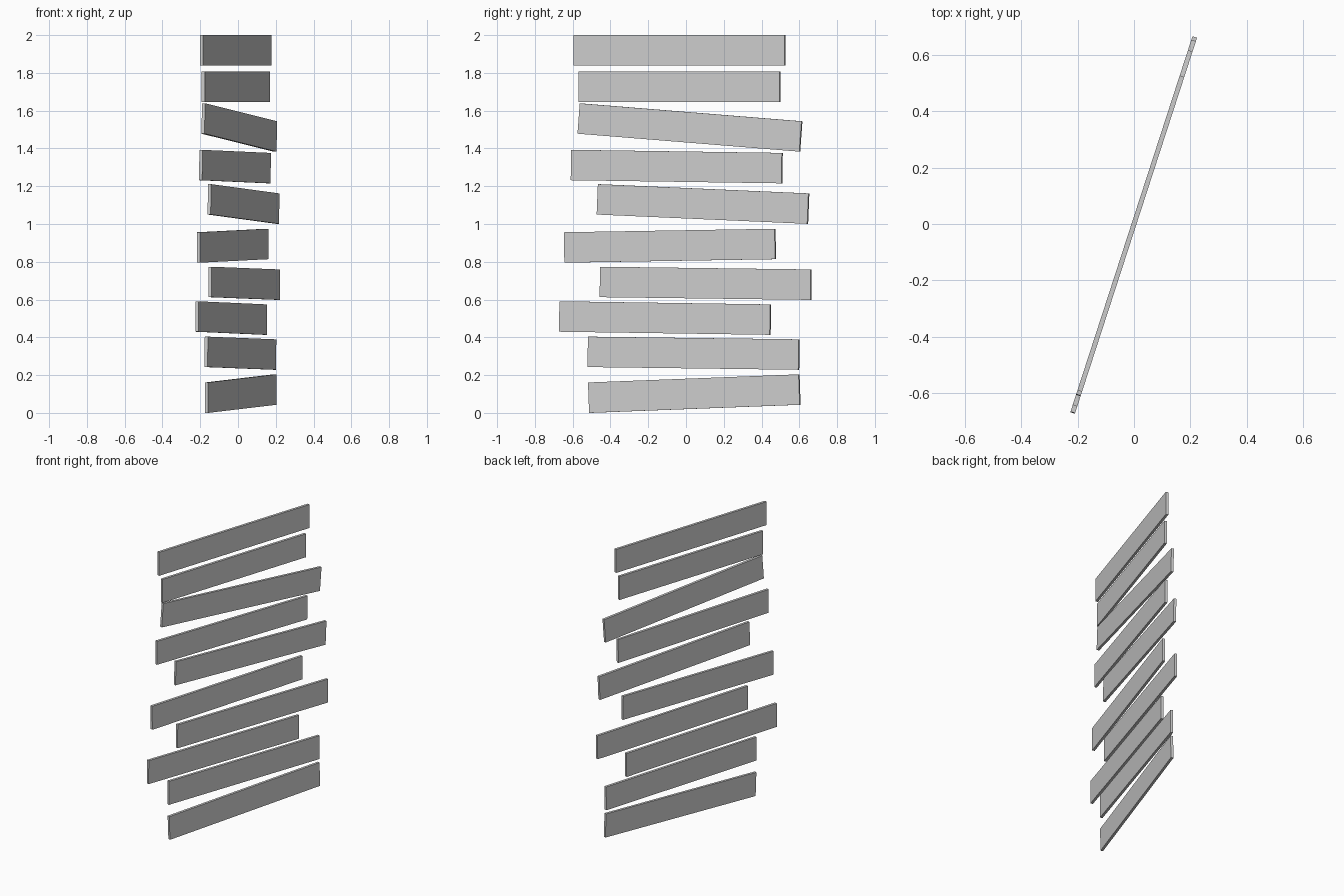
import bpy, math

YAW = math.radians(72)      # all slats hang in one vertical plane
THICK, HEIGHT = 0.017, 0.161

# (offset along y, centre height, length, droop in degrees), bottom to top
SLATS = [
    (0.044, 0.102, 1.173, -2.1),
    (0.040, 0.316, 1.173, 0.7),
    (-0.111, 0.502, 1.173, 0.8),
    (0.104, 0.686, 1.173, 0.7),
    (-0.085, 0.885, 1.173, -0.9),
    (0.090, 1.106, 1.173, 2.4),
    (-0.049, 1.304, 1.173, 0.8),
    (0.021, 1.511, 1.238, 4.4),
    (-0.034, 1.726, 1.120, 0.0),
    (-0.034, 1.9195, 1.173, 0.0),
]


def slat(name, y, z, length, droop):
    bpy.ops.mesh.primitive_cube_add(size=1)
    ob = bpy.context.object
    ob.name = name
    ob.location = (y / math.tan(YAW), y, z)
    ob.rotation_euler = (0, math.radians(droop), YAW)
    ob.scale = (length, THICK, HEIGHT)


# Loose stack of flat boards
for i, params in enumerate(SLATS, 1):
    slat(f"slat_{i:02d}", *params)
